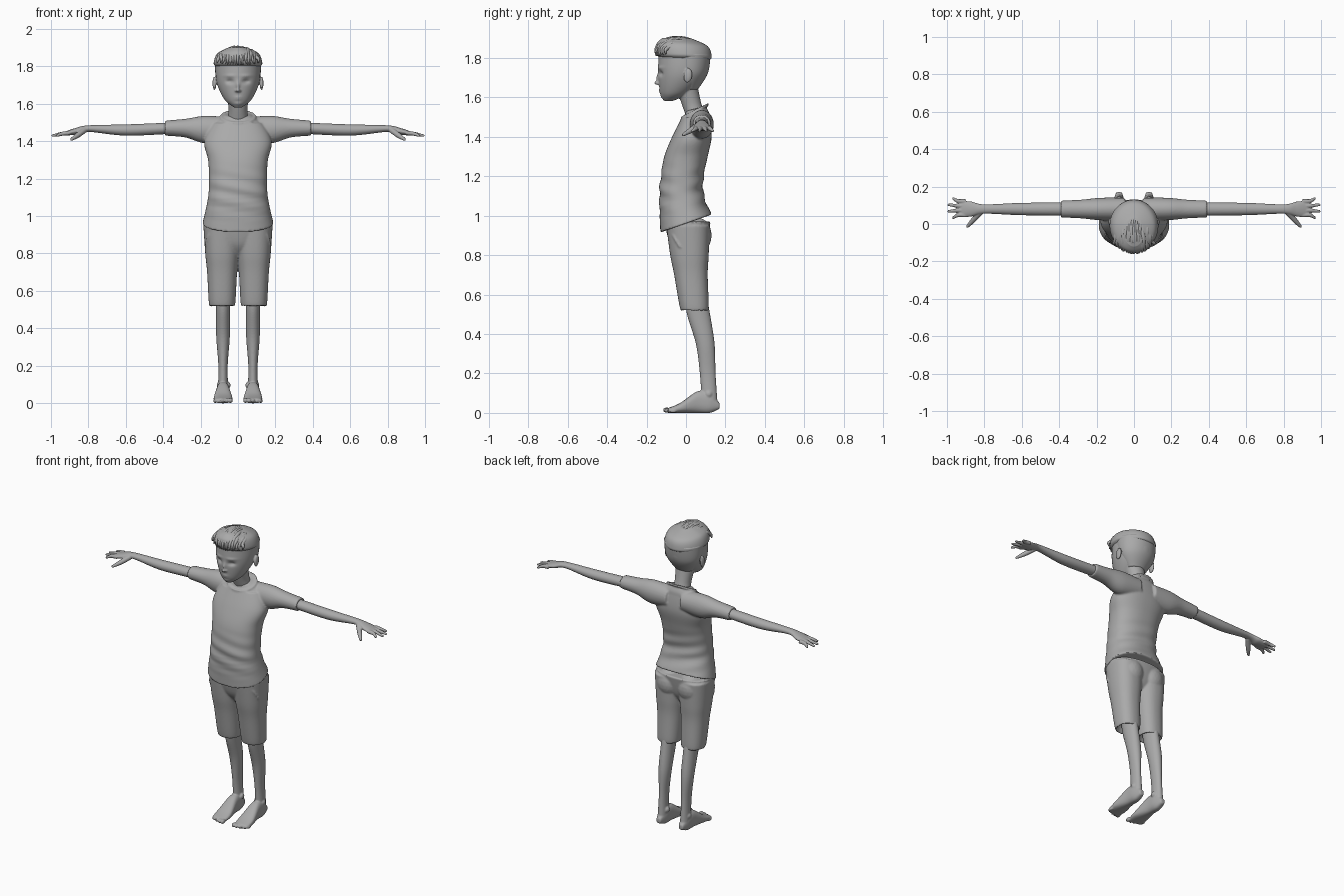
import bpy, bmesh, math, random
from mathutils import Vector, Matrix

random.seed(4)
if "Cube" in bpy.data.objects:
    bpy.data.objects.remove(bpy.data.objects["Cube"])

grey = bpy.data.materials.new("plain grey")
grey.use_nodes = True
grey.diffuse_color = (.4, .4, .4, 1)
grey.node_tree.nodes["Principled BSDF"].inputs["Base Color"].default_value = grey.diffuse_color


def spline(rows, steps):
    """Smooth curve through rows of numbers."""
    curve = []
    last = len(rows) - 1
    for i in range(last):
        quad = [rows[max(0, min(last, i + k))] for k in (-1, 0, 1, 2)]
        for step in range(steps):
            t = step / steps
            curve.append([b + t / 2 * (c - a + t * (2 * a - 5 * b + 4 * c - d + t * (3 * (b - c) + d - a)))
                          for a, b, c, d in zip(*quad)])
    return curve + [list(rows[last])]


def skin_rings(bm, rings):
    """Bridge rings of points into a closed tube."""
    loops = [[bm.verts.new(point) for point in ring] for ring in rings]
    for lower, upper in zip(loops, loops[1:]):
        for i in range(len(lower)):
            bm.faces.new((lower[i - 1], lower[i], upper[i], upper[i - 1]))
    bm.faces.new(loops[0])
    bm.faces.new(loops[-1])


def loft(bm, axis, rows, middle=0, power=2, sides=64, steps=8, warp=None):
    """Rows hold: place along the axis, half width about the middle, low and high edge."""
    rings = []
    for place, half, low, high in spline(rows, steps):
        ring = []
        for i in range(sides):
            angle = math.tau * i / sides
            c, s = math.cos(angle), math.sin(angle)
            across = middle + half * math.copysign(abs(c) ** (2 / power), c)
            along = (low + high) / 2 + (high - low) / 2 * math.copysign(abs(s) ** (2 / power), s)
            layout = {"x": (place, across, along), "y": (across, place, along), "z": (across, along, place)}
            point = Vector(layout[axis])
            ring.append(warp(point) if warp else point)
        rings.append(ring)
    skin_rings(bm, rings)


def tube(bm, path, sides=12, steps=5):
    """Round tube through points given as x, y, z, radius."""
    curve = spline(path, steps)
    centres = [Vector(row[:3]) for row in curve]
    rings, side = [], None
    for i, centre in enumerate(centres):
        ahead = centres[min(i + 1, len(centres) - 1)]
        direction = (ahead - centres[max(i - 1, 0)]).normalized()
        side = side - direction * side.dot(direction) if side else direction.orthogonal()
        side.normalize()
        other = direction.cross(side)
        angles = [math.tau * k / sides for k in range(sides)]
        radius = curve[i][3]
        rings.append([centre + radius * (side * math.cos(a) + other * math.sin(a)) for a in angles])
    skin_rings(bm, rings)


def blob(bm, location, size, tilt=0):
    place = Matrix.Translation(location) @ Matrix.Rotation(tilt, 4, "X") @ Matrix.Diagonal((*size, 1))
    bmesh.ops.create_icosphere(bm, subdivisions=3, radius=1, matrix=place)


def digit(bm, path):
    """Finger or thumb: a tube with a round tip."""
    tube(bm, path)
    *tip, radius = path[-1]
    blob(bm, tip, [radius] * 3)


def mirror(bm):
    """Add the opposite side of everything built so far."""
    copy = bmesh.ops.duplicate(bm, geom=bm.verts[:] + bm.edges[:] + bm.faces[:])["geom"]
    for item in copy:
        if isinstance(item, bmesh.types.BMVert):
            item.co.x *= -1


def finish(name, bm, voxel=None):
    """Make the object, fusing overlapping volumes when a voxel size is given."""
    bmesh.ops.recalc_face_normals(bm, faces=bm.faces[:])
    mesh = bpy.data.meshes.new(name)
    bm.to_mesh(mesh)
    bm.free()
    part = bpy.data.objects.new(name, mesh)
    bpy.context.scene.collection.objects.link(part)
    if voxel:
        fuse = part.modifiers.new("fuse", "REMESH")
        fuse.mode, fuse.voxel_size = "VOXEL", voxel
        soften = part.modifiers.new("soften", "SMOOTH")
        soften.factor, soften.iterations = .5, 3
        bpy.context.view_layer.update()
        evaluated = part.evaluated_get(bpy.context.evaluated_depsgraph_get())
        mesh = bpy.data.meshes.new_from_object(evaluated)
        part.modifiers.clear()
        part.data = mesh
    mesh.materials.clear()
    mesh.materials.append(grey)
    mesh.shade_smooth()


# Head: each feature is side, height, width, tallness and push along y
sockets, brows = (.043, 1.72, .02, .012, .014), (.045, 1.75, .03, .007, -.005)
nose_bridge, chin = (0, 1.7, .01, .02, -.009), (0, 1.6, .02, .01, -.005)
lips, mouth_line = (0, 1.63, .02, .009, -.007), (0, 1.63, .02, .002, .005)


def shape_face(point):
    if point.y < -.03:
        for side, height, width, tallness, push in (sockets, brows, nose_bridge, chin, lips, mouth_line):
            across = (abs(point.x) - side) / width
            up = (point.z - height) / tallness
            point.y += push * math.exp(-across * across - up * up)
    return point


bm = bmesh.new()
eye, ear, nostril = (.043, -.1, 1.72), (.126, .01, 1.71), (.01, -.138, 1.67)
blob(bm, eye, (.02, .018, .013))
blob(bm, ear, (.01, .022, .037), tilt=-.15)
blob(bm, nostril, (.008, .01, .007))
mirror(bm)
blob(bm, (0, -.145, 1.673), (.011, .016, .01))
blob(bm, (0, -.138, 1.69), (.008, .013, .022), tilt=.25)
skull = [(1.58, .02, -.11, -.07), (1.62, .07, -.13, .02), (1.7, .11, -.14, .1),
         (1.78, .12, -.14, .12), (1.85, .11, -.13, .1), (1.88, .07, -.08, .07)]
loft(bm, "z", skull, sides=96, steps=14, warp=shape_face)
neck = [(1.48, .06, .01, .11), (1.56, .05, -.02, .08), (1.65, .06, -.05, .06)]
loft(bm, "z", neck)
finish("head", bm, voxel=.0045)

# Hair: short sides, a raised cap and combed-back locks
bm = bmesh.new()
loft(bm, "z", [(1.64, .06, -.02, .06), (1.72, .113, -.07, .11), (1.82, .125, -.1, .126)])
finish("hair_sides", bm)


def lower_back(point):
    point.z -= max(point.y, 0) / 10
    return point


bm = bmesh.new()
cap = [(1.8, .12, -.13, .12), (1.82, .13, -.15, .13), (1.87, .11, -.15, .11), (1.9, .05, -.12, .03)]
loft(bm, "z", cap, warp=lower_back)
finish("hair_top", bm)

bm = bmesh.new()
locks, points = 17, 7
for lock in range(locks):
    side = 2 * lock / (locks - 1) - 1
    bend = side * side
    path = []
    for k in range(points):
        share = k / (points - 1)
        sweep = 3 * share - .3
        wave = random.uniform(-.005, .005)
        path.append((side * (.11 - share / 30) + wave,
                     -.04 - (.115 - .05 * bend) * math.cos(sweep),
                     1.83 + (.07 - .035 * bend) * math.sin(sweep) + wave / 2,
                     .003 + .01 * math.sin(math.pi * share)))
    tube(bm, path)
finish("hair_locks", bm)


# Shirt: torso with sloping hem and soft folds, sleeves and collar
def drape(point):
    hem_share = max(0, 1.12 - point.z) / .16
    point.z += .35 * point.y * hem_share
    if point.z > 1.5:
        point.z += (point.y - .08) / 4
    fold = max(0, 1 - abs(point.z - 1.12) / .16)
    point.y += fold * math.sin(75 * point.z + 16 * point.x) / 200
    return point


bm = bmesh.new()
sleeve = [(.05, .06, 1.4, 1.53), (.18, .06, 1.39, 1.535), (.28, .05, 1.42, 1.52), (.39, .045, 1.43, 1.51)]
loft(bm, "x", sleeve, middle=.08)
collar = []
for k in range(-1, 10):
    angle = math.pi * k / 8
    collar.append((.09 * math.sin(angle), .045 - .065 * math.cos(angle), 1.53 - .033 * math.cos(angle), .007))
tube(bm, collar)
mirror(bm)
torso = [(.96, .19, -.13, .13), (1.1, .16, -.135, .09), (1.2, .155, -.127, .09), (1.3, .16, -.11, .11),
         (1.4, .18, -.07, .13), (1.5, .13, -.02, .12), (1.55, .07, 0, .1)]
loft(bm, "z", torso, power=2.3, warp=drape)
finish("shirt", bm, voxel=.006)

# Arms with hands
bm = bmesh.new()
arm = [(.35, .035, 1.44, 1.5), (.6, .033, 1.43, 1.49), (.8, .025, 1.45, 1.485),
       (.87, .04, 1.435, 1.47), (.93, .045, 1.43, 1.45)]
loft(bm, "x", arm, middle=.08)
for finger in range(4):
    spread = finger - 1.5
    knuckle, tip = .085 + spread / 40, .085 + spread / 29
    reach = .994 - spread * spread / 80
    digit(bm, [(.9, knuckle, 1.444, .012), (.94, knuckle, 1.44, .011), (reach, tip, 1.43, .007)])
digit(bm, [(.82, .065, 1.46, .016), (.86, .02, 1.43, .014), (.89, -.013, 1.41, .008)])
mirror(bm)
finish("arms", bm, voxel=.0035)

# Shorts: hollow leg openings, pocket edges, seat and hips
bm = bmesh.new()
short_leg = [(.57, .055, 0, .09), (.53, .058, -.015, .1), (.53, .07, -.03, .115),
             (.7, .08, -.06, .11), (.8, .09, -.08, .115), (.95, .1, -.1, .12)]
loft(bm, "z", short_leg, middle=.085, power=2.3)
blob(bm, (.075, .06, .9), (.08, .07, .09))
tube(bm, [(.13, -.08, .93, .004), (.16, -.06, .89, .006), (.175, -.03, .84, .004)])
mirror(bm)
hips = [(.78, .05, -.03, .05), (.85, .13, -.08, .1), (.97, .186, -.11, .125)]
loft(bm, "z", hips, power=2.3)
finish("shorts", bm, voxel=.006)

# Legs with bare feet
bm = bmesh.new()
leg = [(.05, .028, .08, .16), (.2, .025, .07, .15), (.35, .036, .05, .145),
       (.5, .038, .005, .122), (.62, .042, -.01, .1)]
loft(bm, "z", leg, middle=.08)
foot = [(.17, .015, .02, .05), (.12, .03, 0, .1), (.06, .035, 0, .11), (-.03, .05, 0, .05), (-.09, .045, 0, .025)]
loft(bm, "y", foot, middle=.08, power=2.5)
for ankle_side in (-1, 1):
    blob(bm, (.077 + ankle_side / 40, .115, .095), (.012, .018, .018))
for toe in range(5):
    size = .014 - toe / 1000
    blob(bm, (.04 + toe / 48, -.097 + toe * toe / 500, size), (size * .85, .02, size))
mirror(bm)
finish("legs", bm, voxel=.0045)
